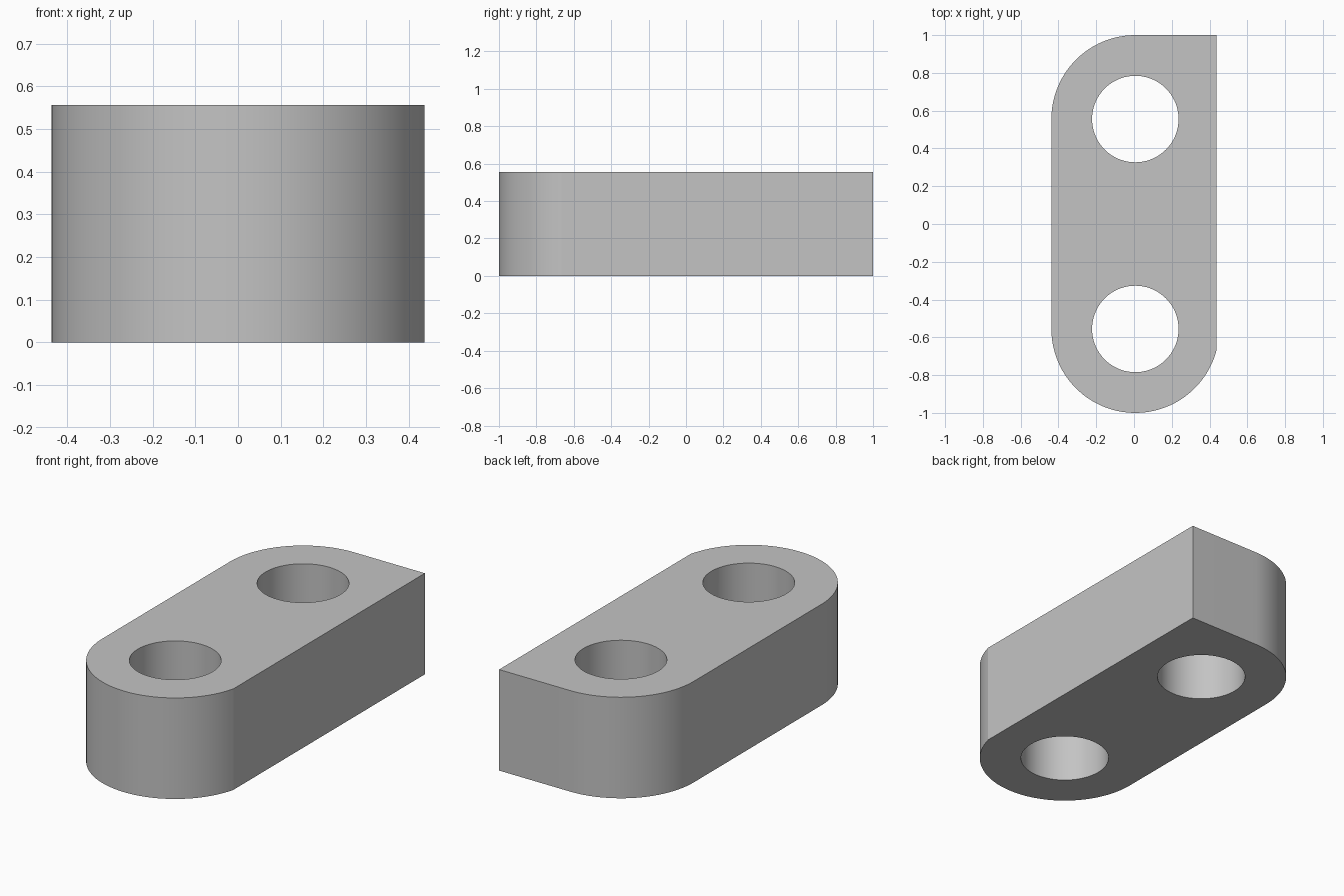
import bpy, bmesh
from math import cos, sin, pi, acos, radians

if "Cube" in bpy.data.objects:
    bpy.data.objects.remove(bpy.data.objects["Cube"])

HEIGHT = 0.556
RADIUS = 0.4444      # rounded ends
HALF_W = 0.4375
CENTRE_X = 0.007
CENTRE_Y = 0.5556    # hole spacing from the middle
HOLE_R = 0.229

grey = bpy.data.materials.new("plain grey")
grey.use_nodes = True
grey.diffuse_color = (0.55, 0.55, 0.55, 1)
grey.node_tree.nodes["Principled BSDF"].inputs["Base Color"].default_value = (0.55, 0.55, 0.55, 1)


def arc(cy, start, end, steps):
    """Points along an end arc of the plate."""
    angles = [start + (end - start) * i / steps for i in range(steps + 1)]
    return [(CENTRE_X + RADIUS * cos(a), cy + RADIUS * sin(a)) for a in angles]


# Outline: square back corner, rounded back corner, round front trimmed by the flat side
trim = acos((HALF_W - CENTRE_X) / RADIUS)
outline = [(HALF_W, 1.0)]
outline += arc(CENTRE_Y, pi / 2, pi, 24)
outline += arc(-CENTRE_Y, pi, 2 * pi - trim, 45)

bm = bmesh.new()
base = bm.faces.new([bm.verts.new((x, y, 0)) for x, y in outline])
top = bmesh.ops.extrude_face_region(bm, geom=[base])["geom"]
bmesh.ops.translate(bm, vec=(0, 0, HEIGHT),
                    verts=[v for v in top if isinstance(v, bmesh.types.BMVert)])
bmesh.ops.recalc_face_normals(bm, faces=bm.faces)
mesh = bpy.data.meshes.new("link_plate")
bm.to_mesh(mesh)
bm.free()
mesh.materials.append(grey)
plate = bpy.data.objects.new("link_plate", mesh)
bpy.context.collection.objects.link(plate)

# Two through holes
for side in (-1, 1):
    bpy.ops.mesh.primitive_cylinder_add(vertices=72, radius=HOLE_R, depth=2 * HEIGHT,
                                        location=(CENTRE_X, side * CENTRE_Y, HEIGHT / 2))
    cutter = bpy.context.object
    cutter.name = "hole_cutter"
    cutter.data.materials.append(grey)
    cut = plate.modifiers.new("hole", 'BOOLEAN')
    cut.operation = 'DIFFERENCE'
    cut.solver = 'EXACT'
    cut.object = cutter
    bpy.ops.object.select_all(action='DESELECT')
    plate.select_set(True)
    bpy.context.view_layer.objects.active = plate
    bpy.ops.object.modifier_apply(modifier=cut.name)
    bpy.data.objects.remove(cutter)

# Smooth walls, crisp rims
bpy.ops.object.shade_smooth_by_angle(angle=radians(12))
